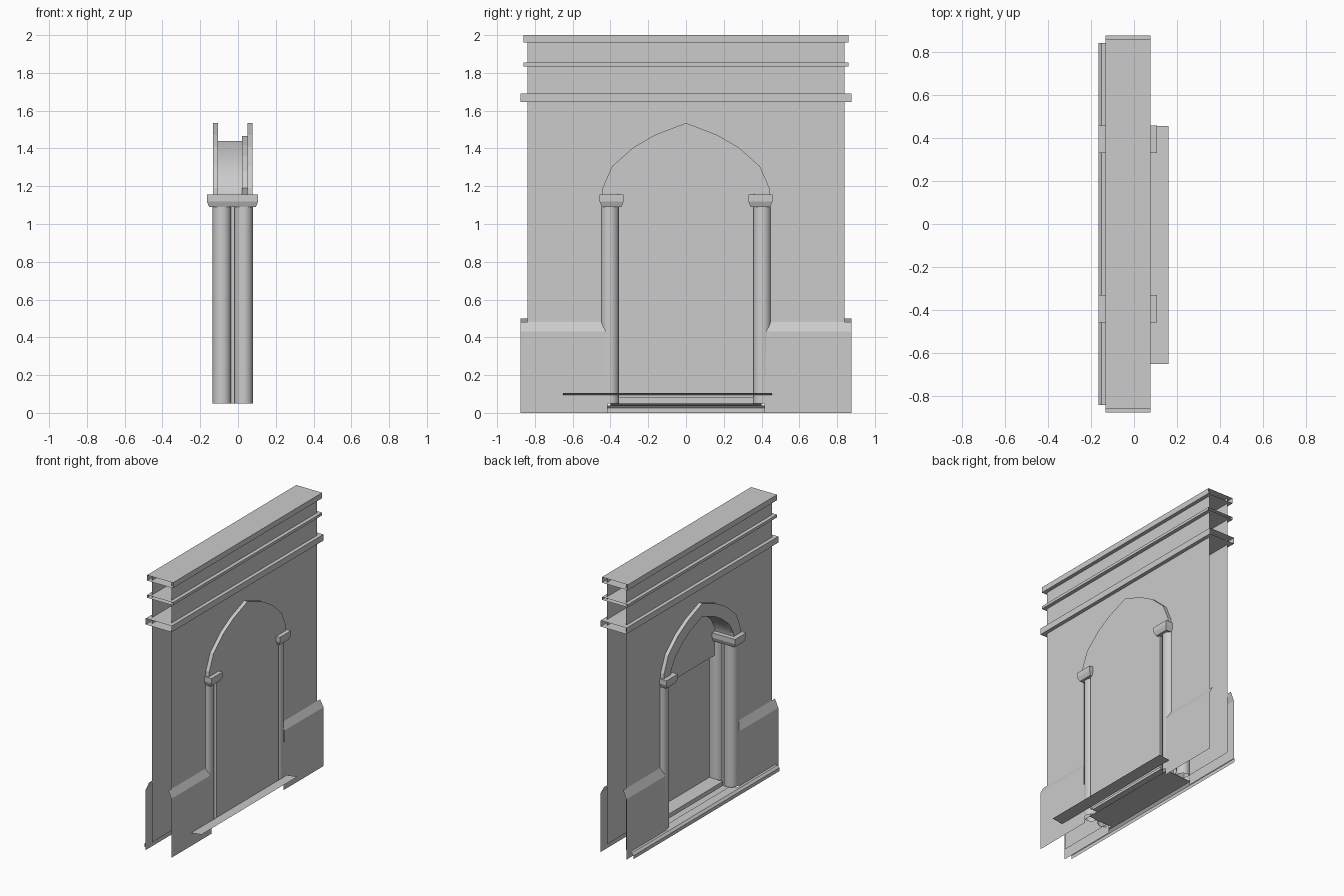
import bpy, bmesh

cube = bpy.data.objects.get("Cube")
if cube:
    bpy.data.objects.remove(cube, do_unlink=True)

stone = bpy.data.materials.new("grey_stone")
stone.use_nodes = True
GREY = (0.6, 0.6, 0.6, 1)
stone.diffuse_color = GREY
stone.node_tree.nodes["Principled BSDF"].inputs["Base Color"].default_value = GREY

WALL_R, WALL_L = 0.05, -0.105      # wall sheets
FACE_R, FACE_L = 0.077, -0.132     # projecting faces


def finish(name, bm, smooth=False):
    bmesh.ops.remove_doubles(bm, verts=bm.verts, dist=1e-5)
    bmesh.ops.recalc_face_normals(bm, faces=bm.faces)
    mesh = bpy.data.meshes.new(name)
    bm.to_mesh(mesh)
    bm.free()
    mesh.materials.append(stone)
    obj = bpy.data.objects.new(name, mesh)
    bpy.context.collection.objects.link(obj)
    if smooth:
        bpy.ops.object.select_all(action='DESELECT')
        obj.select_set(True)
        bpy.context.view_layer.objects.active = obj
        bpy.ops.object.shade_smooth_by_angle(angle=0.7)
    return obj


def add_face(bm, pts):
    return bm.faces.new([bm.verts.new(p) for p in pts])


def strip(name, profile, y0, y1, closed=False):
    """Open-ended sheet: an (x, z) profile swept along y."""
    bm = bmesh.new()
    pairs = list(zip(profile, profile[1:] + profile[:1]))
    for (xa, za), (xb, zb) in pairs if closed else pairs[:-1]:
        add_face(bm, [(xa, y0, za), (xa, y1, za), (xb, y1, zb), (xb, y0, zb)])
    return finish(name, bm)


def sheet(name, outline, x):
    """Flat (y, z) outline at one x."""
    bm = bmesh.new()
    add_face(bm, [(x, y, z) for y, z in outline])
    return finish(name, bm)


def sweep_x(bm, line, x0, x1):
    for (ya, za), (yb, zb) in zip(line, line[1:]):
        add_face(bm, [(x0, ya, za), (x1, ya, za), (x1, yb, zb), (x0, yb, zb)])


def mirrored(half):
    """Complete a half outline that ends at y = 0."""
    return half + [(-y, z) for y, z in reversed(half[:-1])]


outer = mirrored([(0.445, 1.15), (0.442, 1.19), (0.392, 1.305),
                  (0.277, 1.407), (0.164, 1.472), (0, 1.535)])
inner = mirrored([(0.365, 1.15), (0.36, 1.18), (0.315, 1.26),
                  (0.225, 1.335), (0.135, 1.39), (0, 1.44)])
infill = mirrored([(0.358, 0.08), (0.358, 1.15), (0.375, 1.19), (0.335, 1.28),
                   (0.24, 1.36), (0.14, 1.415), (0, 1.465)])

# Wall sheets, each with the arched opening
opening = [(0.39, 0.05), (0.39, 1.15)] + inner + [(-0.39, 1.15), (-0.39, 0.05)]
outline = [(-0.84, 0.05), (-0.84, 2), (0.84, 2), (0.84, 0.05)] + opening
sheet("right_wall", outline, WALL_R)
sheet("left_wall", outline, WALL_L)

# Horizontal bands, hollow with open ends
for name, z0, z1, half in (("cornice", 1.96, 2, 0.86),
                           ("thin_band", 1.835, 1.855, 0.86),
                           ("lower_band", 1.645, 1.69, 0.875)):
    strip(name, [(FACE_L, z0), (FACE_R, z0), (FACE_R, z1), (FACE_L, z1)],
          -half, half, True)

# Projecting arches on both sides
for side, wall, face in (("right", WALL_R, FACE_R), ("left", WALL_L, FACE_L)):
    bm = bmesh.new()
    sweep_x(bm, outer, wall, face)
    sweep_x(bm, inner, wall, face)
    for a, b, c, d in zip(outer, outer[1:], inner[1:], inner):
        add_face(bm, [(face, y, z) for y, z in (a, b, c, d)])
    finish(side + "_arch", bm)

# Vault and jambs behind the left arch
bm = bmesh.new()
sweep_x(bm, inner, WALL_L, 0.02)
finish("vault", bm, True)
for s in (1, -1):
    bm = bmesh.new()
    sweep_x(bm, [(s * 0.39, 0.05), (s * 0.39, 1.15)], WALL_L, WALL_R)
    finish("jamb", bm)

# Door infill: flush outer face, upper panel and recessed doors inside
bm = bmesh.new()
sweep_x(bm, infill, 0.02, FACE_R)
add_face(bm, [(FACE_R, y, z) for y, z in infill])
finish("door_surround", bm)
upper = [(0.358, 0.98)] + infill[1:-1] + [(-0.358, 0.98)]
sheet("upper_panel", upper, 0.02)
strip("upper_panel_soffit", [(0.02, 0.98), (0.06, 0.98)], -0.358, 0.358)
for s in (1, -1):
    sheet("door_leaf", [(0, 0.08), (s * 0.358, 0.08), (s * 0.358, 0.98), (0, 0.98)], 0.06)

# Columns and capitals
for s in (1, -1):
    for x in (-0.085, 0.03):
        bm = bmesh.new()
        bmesh.ops.create_cone(bm, cap_ends=False, segments=16, radius1=0.049,
                              radius2=0.049, depth=1.04)
        bmesh.ops.translate(bm, verts=bm.verts, vec=(x, s * 0.403, 0.57))
        finish("column", bm, True)
    bm = bmesh.new()
    rings = []
    for z, inset in ((1.09, 0.012), (1.12, 0), (1.155, 0)):
        x0, x1, y0, y1 = -0.165 + inset, 0.107 - inset, 0.33 + inset, 0.458 - inset
        rings.append([bm.verts.new((x, s * y, z)) for x, y in
                      ((x0, y0), (x1, y0), (x1, y1), (x0, y1))])
    for low, high in zip(rings, rings[1:]):
        for i in range(4):
            j = (i + 1) % 4
            bm.faces.new((low[i], low[j], high[j], high[i]))
    bm.faces.new(rings[0])
    bm.faces.new(rings[-1])
    finish("capital", bm)

# Plinths with a sloped top, mitred towards the opening
for side, wall, face, za, zb in (("right", WALL_R, FACE_R, 0.43, 0.48),
                                 ("left", WALL_L, FACE_L, 0.44, 0.5)):
    for s in (1, -1):
        bm = bmesh.new()
        add_face(bm, [(face, s * y, z) for y, z in
                      ((0.415, 0), (0.875, 0), (0.875, za), (0.425, za))])
        add_face(bm, [(face, s * 0.425, za), (face, s * 0.875, za),
                      (wall, s * 0.875, zb), (wall, s * 0.445, zb)])
        finish(side + "_plinth", bm)

# Steps, threshold and base moulding
strip("inner_step", [(-0.1, 0.05), (-0.05, 0.05), (-0.05, 0.08), (0.06, 0.08)], -0.355, 0.355)
strip("lower_step", [(FACE_L, 0.04), (0.05, 0.05)], -0.4, 0.4)
strip("threshold", [(0.077, 0.095), (0.16, 0.105)], -0.65, 0.455)
strip("base_moulding", [(-0.165, 0), (-0.165, 0.025), (-0.15, 0.04), (FACE_L, 0.04)],
      -0.84, 0.84)
